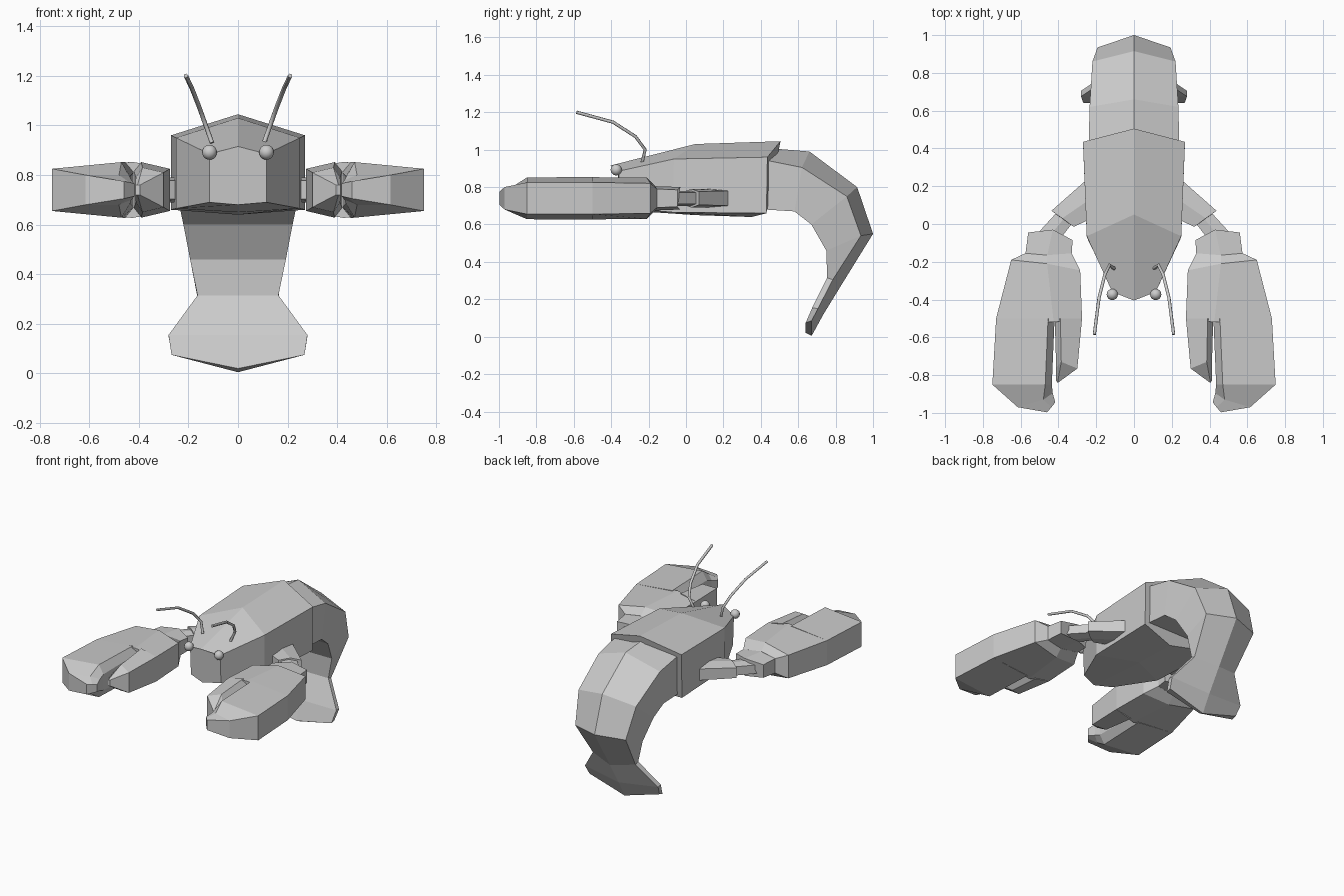
import bpy, bmesh


def loft(name, rings, mirror=False):
    """Skin a series of equal-length closed rings and cap both ends."""
    bm = bmesh.new()
    vs = [[bm.verts.new(p) for p in r] for r in rings]
    n = len(vs[0])
    for a, b in zip(vs, vs[1:]):
        for i in range(n):
            j = (i + 1) % n
            bm.faces.new((a[i], a[j], b[j], b[i]))
    bm.faces.new(vs[0])
    bm.faces.new(vs[-1][::-1])
    bmesh.ops.recalc_face_normals(bm, faces=bm.faces)
    me = bpy.data.meshes.new(name)
    bm.to_mesh(me)
    bm.free()
    ob = bpy.data.objects.new(name, me)
    bpy.context.collection.objects.link(ob)
    if mirror:
        ob.modifiers.new("Mirror", "MIRROR").use_mirror_merge = False
    return ob


def body_ring(w, top, side_top, side_bot, bot):
    """Six-sided symmetric ring; each point is (y, z)."""
    return [(0, *top), (w, *side_top), (w, *side_bot),
            (0, *bot), (-w, *side_bot), (-w, *side_top)]


def limb_ring(outer, mid, inner, h_out, h_mid, h_in, z=0.74):
    """Six-sided limb ring; points are (x, y), with half heights."""
    return [(*outer, z + h_out), (*mid, z + h_mid), (*inner, z + h_in),
            (*inner, z - h_in), (*mid, z - h_mid), (*outer, z - h_out)]


# Carapace
loft("carapace", [
    body_ring(0.115, (-0.405, 0.915), (-0.36, 0.885), (-0.35, 0.69), (-0.39, 0.68)),
    body_ring(0.25, (0.05, 1.03), (-0.065, 0.95), (-0.07, 0.665), (0.05, 0.65)),
    body_ring(0.27, (0.505, 1.045), (0.435, 0.96), (0.43, 0.66), (0.35, 0.64)),
])

# Curled tail
loft("tail", [
    body_ring(0.24, (0.42, 1.01), (0.42, 0.945), (0.42, 0.68), (0.42, 0.68)),
    body_ring(0.235, (0.66, 0.99), (0.62, 0.905), (0.58, 0.67), (0.58, 0.67)),
    body_ring(0.22, (0.915, 0.80), (0.86, 0.75), (0.67, 0.60), (0.67, 0.60)),
    body_ring(0.193, (1.0, 0.55), (0.935, 0.54), (0.75, 0.46), (0.75, 0.46)),
    body_ring(0.163, (0.83, 0.275), (0.785, 0.305), (0.755, 0.315), (0.755, 0.315)),
])

# Tail fan
loft("tail_fan", [
    body_ring(0.163, (0.83, 0.275), (0.785, 0.305), (0.755, 0.315), (0.755, 0.315)),
    body_ring(0.28, (0.735, 0.12), (0.705, 0.15), (0.675, 0.155), (0.675, 0.155)),
    body_ring(0.268, (0.672, 0.005), (0.672, 0.085), (0.64, 0.075), (0.64, 0.02)),
])

# Upper arms, elbows and wrists
loft("upper_arm", [
    limb_ring((0.25, 0.235), (0.22, 0.14), (0.20, 0.04), 0.04, 0.05, 0.04),
    limb_ring((0.437, 0.07), (0.38, 0.03), (0.32, -0.015), 0.035, 0.05, 0.035),
], True)
loft("elbow", [
    limb_ring((0.41, 0.06), (0.37, 0.03), (0.33, 0.0), 0.03, 0.04, 0.03),
    limb_ring((0.52, -0.06), (0.46, -0.08), (0.40, -0.09), 0.03, 0.04, 0.03),
], True)
loft("wrist", [
    limb_ring((0.56, -0.045), (0.43, -0.03), (0.325, -0.085), 0.045, 0.06, 0.045),
    limb_ring((0.575, -0.16), (0.46, -0.17), (0.33, -0.16), 0.05, 0.065, 0.05),
    limb_ring((0.60, -0.22), (0.46, -0.23), (0.33, -0.25), 0.05, 0.07, 0.05),
], True)

# Claws: palm, fixed finger and movable finger
loft("claw_palm", [
    limb_ring((0.575, -0.155), (0.46, -0.165), (0.33, -0.155), 0.05, 0.065, 0.05),
    limb_ring((0.65, -0.19), (0.46, -0.21), (0.285, -0.245), 0.08, 0.11, 0.08),
    limb_ring((0.73, -0.50), (0.425, -0.52), (0.275, -0.50), 0.085, 0.113, 0.085),
], True)
loft("claw_fixed_finger", [
    limb_ring((0.73, -0.50), (0.455, -0.50), (0.42, -0.49), 0.085, 0.113, 0.07),
    limb_ring((0.75, -0.85), (0.47, -0.85), (0.435, -0.85), 0.085, 0.112, 0.055),
    limb_ring((0.615, -0.97), (0.48, -0.93), (0.43, -0.895), 0.06, 0.06, 0.04),
    limb_ring((0.46, -0.997), (0.437, -0.97), (0.417, -0.945), 0.035, 0.03, 0.025),
], True)
loft("claw_movable_finger", [
    limb_ring((0.42, -0.49), (0.39, -0.50), (0.275, -0.50), 0.075, 0.112, 0.085),
    limb_ring((0.412, -0.76), (0.385, -0.73), (0.30, -0.765), 0.05, 0.09, 0.07),
    limb_ring((0.413, -0.83), (0.405, -0.84), (0.395, -0.835), 0.02, 0.02, 0.02),
], True)

for side, s in (("left", -1), ("right", 1)):
    # Eyes
    bpy.ops.mesh.primitive_uv_sphere_add(segments=16, ring_count=10, radius=0.03,
                                         location=(s * 0.115, -0.373, 0.892))
    eye = bpy.context.object
    eye.name = side + "_eye"
    bpy.ops.object.shade_smooth()

    # Antennae
    cu = bpy.data.curves.new(side + "_antenna", "CURVE")
    cu.dimensions = "3D"
    cu.bevel_depth = 0.009
    cu.bevel_resolution = 1
    cu.use_fill_caps = True
    path = [(0.105, -0.235, 0.93), (0.13, -0.218, 1.0), (0.155, -0.27, 1.07),
            (0.185, -0.39, 1.147), (0.21, -0.585, 1.2)]
    sp = cu.splines.new("POLY")
    sp.points.add(len(path) - 1)
    for p, (x, y, z) in zip(sp.points, path):
        p.co = (s * x, y, z, 1)
    bpy.context.collection.objects.link(bpy.data.objects.new(side + "_antenna", cu))
